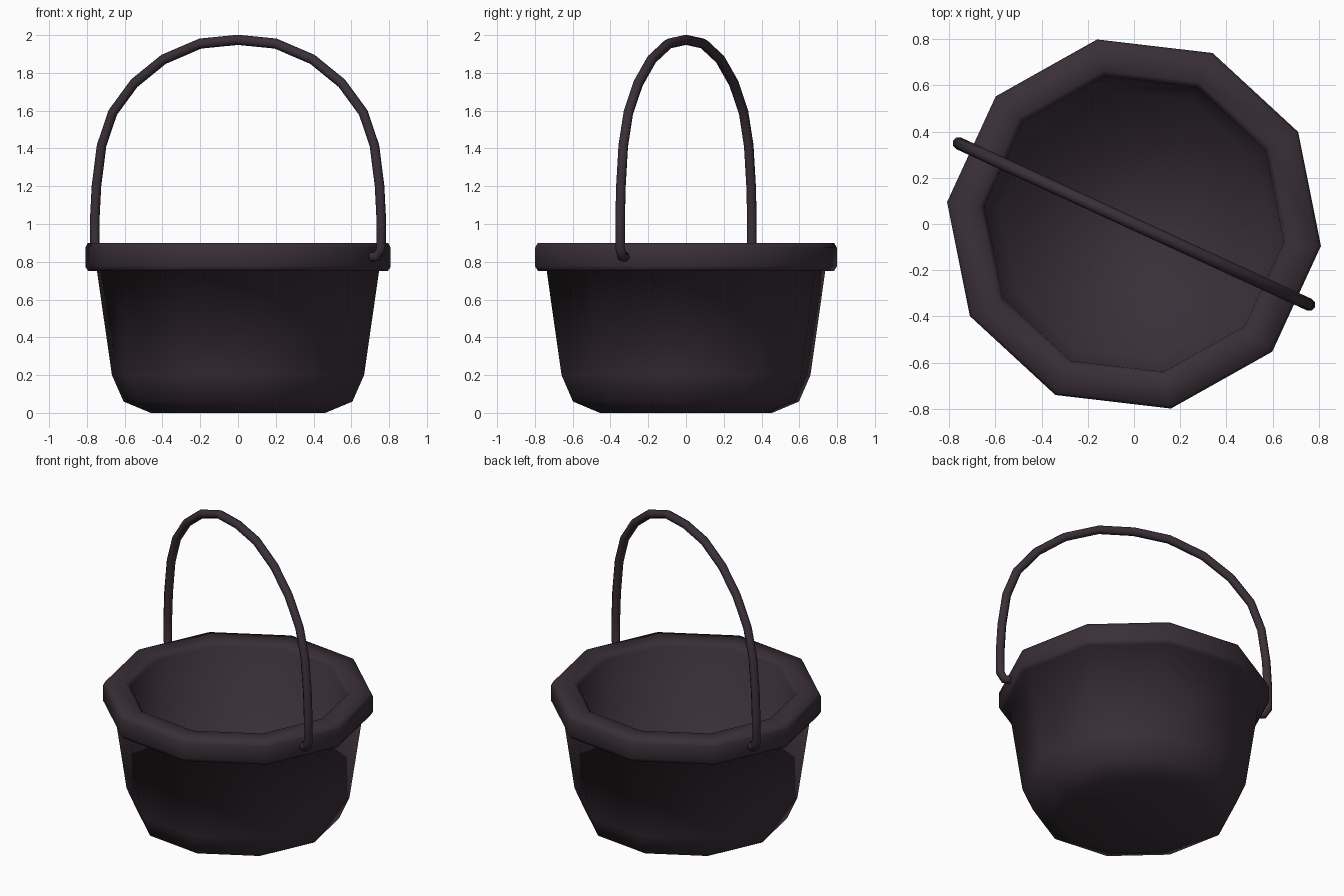
import bpy, bmesh, math
from mathutils import Vector

if "Cube" in bpy.data.objects:
    bpy.data.objects.remove(bpy.data.objects["Cube"])

SIDES = 10
TURN = math.radians(-6.7)            # rotation of the ten-sided pot
AXIS = TURN - math.pi / SIDES        # handle meets the middle of a side

mat = bpy.data.materials.new("dark plum iron")
mat.diffuse_color = (0.042, 0.029, 0.039, 1)
mat.use_nodes = True
mat.node_tree.nodes["Principled BSDF"].inputs["Base Color"].default_value = mat.diffuse_color


def finish(bm, name):
    bmesh.ops.recalc_face_normals(bm, faces=bm.faces)
    me = bpy.data.meshes.new(name)
    bm.to_mesh(me)
    bm.free()
    ob = bpy.data.objects.new(name, me)
    bpy.context.collection.objects.link(ob)
    me.materials.append(mat)
    for p in me.polygons:
        p.use_smooth = True
    return ob


def bridge(bm, a, b):
    n = len(a)
    for i in range(n):
        bm.faces.new((a[i], a[(i + 1) % n], b[(i + 1) % n], b[i]))


def lathe(name, profile):
    bm = bmesh.new()
    rings = []
    for r, z in profile:
        rings.append([bm.verts.new((r * math.cos(TURN + math.tau * i / SIDES),
                                    r * math.sin(TURN + math.tau * i / SIDES), z))
                      for i in range(SIDES)])
    for a, b in zip(rings, rings[1:]):
        bridge(bm, a, b)
    bm.faces.new(rings[0])
    bm.faces.new(rings[-1])
    return finish(bm, name)


# Pot: outside wall from the base up, over the thick rim, down to the inner floor
lathe("pot", [(0.465, 0), (0.61, 0.06), (0.672, 0.2), (0.752, 0.752),
              (0.80, 0.752), (0.814, 0.775), (0.814, 0.875), (0.80, 0.9),
              (0.675, 0.9), (0.652, 0.875), (0.59, 0.12)])

# Handle: half path mirrored into a hoop, swept with a round section
half = [(0.75, 0.825), (0.81, 0.828), (0.835, 0.87), (0.835, 1.02), (0.825, 1.2),
        (0.795, 1.415), (0.73, 1.59), (0.605, 1.745), (0.433, 1.872), (0.22, 1.955)]
path = half + [(0, 1.975)] + [(-r, z) for r, z in reversed(half)]
along = Vector((math.cos(AXIS), math.sin(AXIS), 0))
side = Vector((-math.sin(AXIS), math.cos(AXIS), 0))
pts = [along * r + Vector((0, 0, z)) for r, z in path]
bm = bmesh.new()
rings = []
for i, p in enumerate(pts):
    t = (pts[min(i + 1, len(pts) - 1)] - pts[max(i - 1, 0)]).normalized()
    n = t.cross(side)
    rings.append([bm.verts.new(p + 0.027 * (math.cos(math.tau * k / 8) * n
                                            + math.sin(math.tau * k / 8) * side))
                  for k in range(8)])
for a, b in zip(rings, rings[1:]):
    bridge(bm, a, b)
bm.faces.new(rings[0])
bm.faces.new(rings[-1])
finish(bm, "handle")
